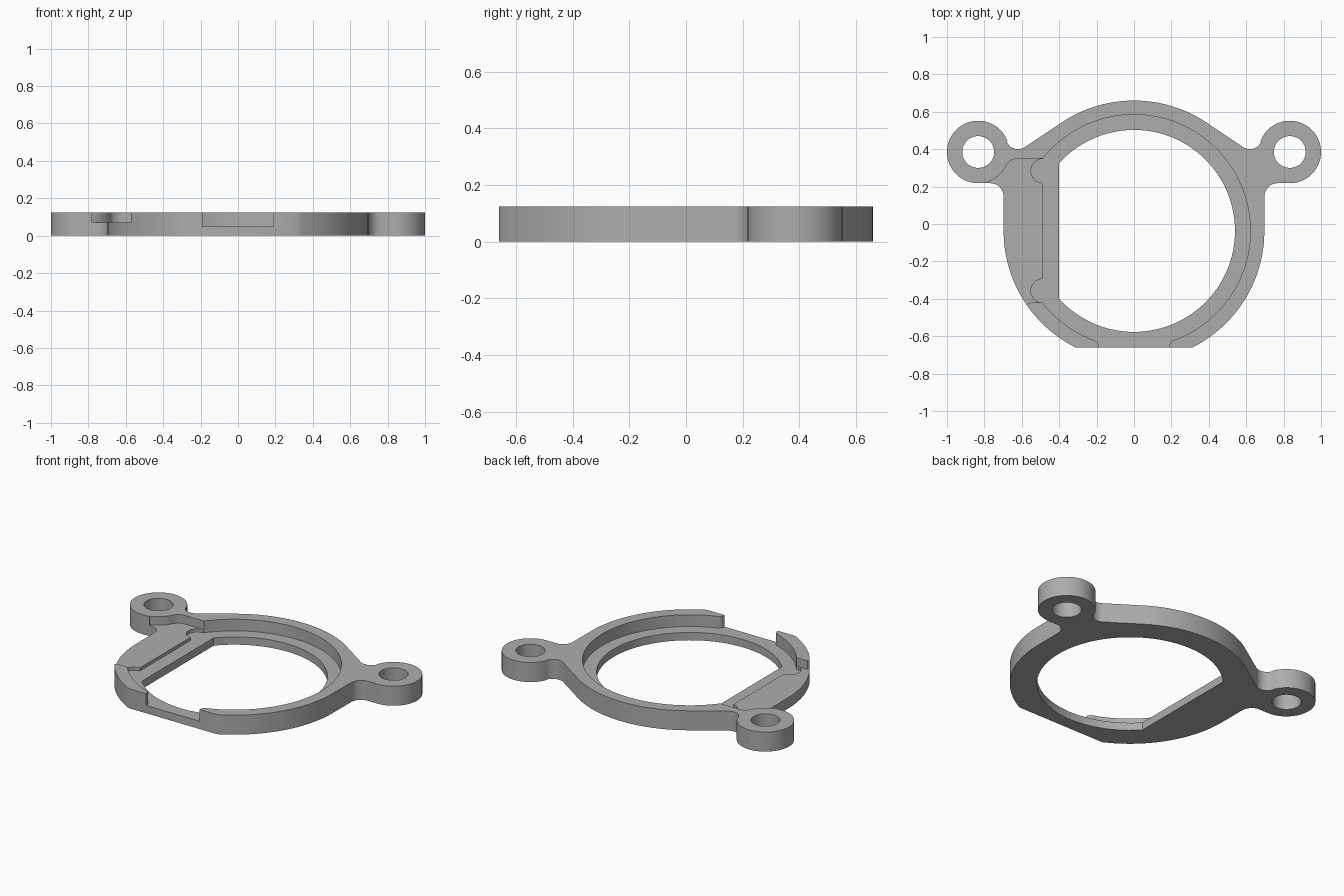
import bpy, bmesh
from math import sin, cos, radians, degrees, atan2, acos, hypot

if "Cube" in bpy.data.objects:
    bpy.data.objects.remove(bpy.data.objects["Cube"])

HEIGHT, FLOOR, LEDGE = 0.125, 0.05, 0.07
CY = -0.037                      # centre of the ring in y
R_OUT, R_SEAT, R_HOLE = 0.697, 0.622, 0.54
EAR, R_EAR, R_BOLT = (0.833, 0.385), 0.167, 0.085

grey = bpy.data.materials.new("plain grey")
grey.use_nodes = True
colour = (0.42, 0.42, 0.42, 1)
grey.diffuse_color = colour
grey.node_tree.nodes["Principled BSDF"].inputs["Base Color"].default_value = colour


def arc(cx, cy, r, start, end, n=24):
    steps = [radians(start + (end - start) * i / n) for i in range(n + 1)]
    return [(cx + r * cos(a), cy + r * sin(a)) for a in steps]


def disc(cx, cy, r, n=64):
    return arc(cx, cy, r, 0, 360, n)[:-1]


def clipped_disc(r, x):
    # circle with its -x side cut off by a straight chord
    a = degrees(acos(x / r))
    return arc(0, CY, r, -a, a, 96)


def prism(name, outline, z0, z1):
    bm = bmesh.new()
    face = bm.faces.new([bm.verts.new((x, y, z0)) for x, y in outline])
    top = bmesh.ops.extrude_face_region(bm, geom=[face])["geom"]
    bmesh.ops.translate(bm, vec=(0, 0, z1 - z0),
                        verts=[v for v in top if isinstance(v, bmesh.types.BMVert)])
    bmesh.ops.recalc_face_normals(bm, faces=bm.faces)
    mesh = bpy.data.meshes.new(name)
    bm.to_mesh(mesh)
    bm.free()
    mesh.materials.append(grey)
    obj = bpy.data.objects.new(name, mesh)
    bpy.context.collection.objects.link(obj)
    return obj


# Half outline: ring, tangent line, fillet, ear, lower fillet, ring, front flat
fx, fy, fr = 0.62, 0.465, 0.065
tangent = degrees(atan2(fy - CY, fx) + acos((R_OUT + fr) / hypot(fx, fy - CY)))
to_ear = degrees(atan2(EAR[1] - fy, EAR[0] - fx))
front = degrees(atan2(-0.66 - CY, (R_OUT ** 2 - (0.66 + CY) ** 2) ** 0.5))
half = arc(0, CY, R_OUT, 90, tangent)
half += arc(fx, fy, fr, tangent - 180, to_ear, 16)
half += arc(*EAR, R_EAR, to_ear + 180, -90, 48)
half += arc(0.768, EAR[1] - R_EAR - 0.07, 0.07, 90, 180, 16)
half += arc(0, CY, R_OUT, 0, front, 36)
outline = half + [(-x, y) for x, y in reversed(half[1:])]
body = prism("mounting_ring", outline, 0, HEIGHT)

# Side pocket that skirts the ear and opens to the outside
pr = 0.07
px, py = -0.62, 0.35 - pr
turn = degrees(atan2(EAR[1] - py, -EAR[0] - px))
pocket = [(-0.45, 0.35)] + arc(px, py, pr, 90, turn, 12)
pocket += arc(-EAR[0], EAR[1], R_EAR, turn - 180, -72, 12)[1:]
pocket += [(-0.78, 0.1), (-0.8, -0.46), (-0.59, -0.46), (-0.574, -0.437),
           (-0.565, -0.424), (-0.55, -0.42), (-0.45, -0.42)]

# Front notch with flared inner corners
side = [(0.19, -0.8), (0.19, -0.645), (0.197, -0.63), (0.215, -0.615), (0.19, -0.57)]
notch = side + [(-x, y) for x, y in reversed(side)]

cuts = [("centre_hole", clipped_disc(R_HOLE, -0.40), -0.1),
        ("seat", clipped_disc(R_SEAT, -0.49), FLOOR),
        ("pocket", pocket, LEDGE),
        ("notch", notch, FLOOR)]
cuts += [("corner_relief", disc(-0.487, y, 0.064, 32), FLOOR) for y in (0.284, -0.357)]
cuts += [("bolt_hole", disc(s * EAR[0], EAR[1], R_BOLT), -0.1) for s in (1, -1)]

bpy.context.view_layer.objects.active = body
body.select_set(True)
for name, shape, z in cuts:
    cutter = prism(name + "_cutter", shape, z, 0.3)
    cutter.hide_render = True
    mod = body.modifiers.new(name, "BOOLEAN")
    mod.operation, mod.solver, mod.object = "DIFFERENCE", "EXACT", cutter
    bpy.ops.object.modifier_apply(modifier=mod.name)
    bpy.data.objects.remove(cutter)

bpy.ops.object.shade_smooth_by_angle(angle=radians(30))
